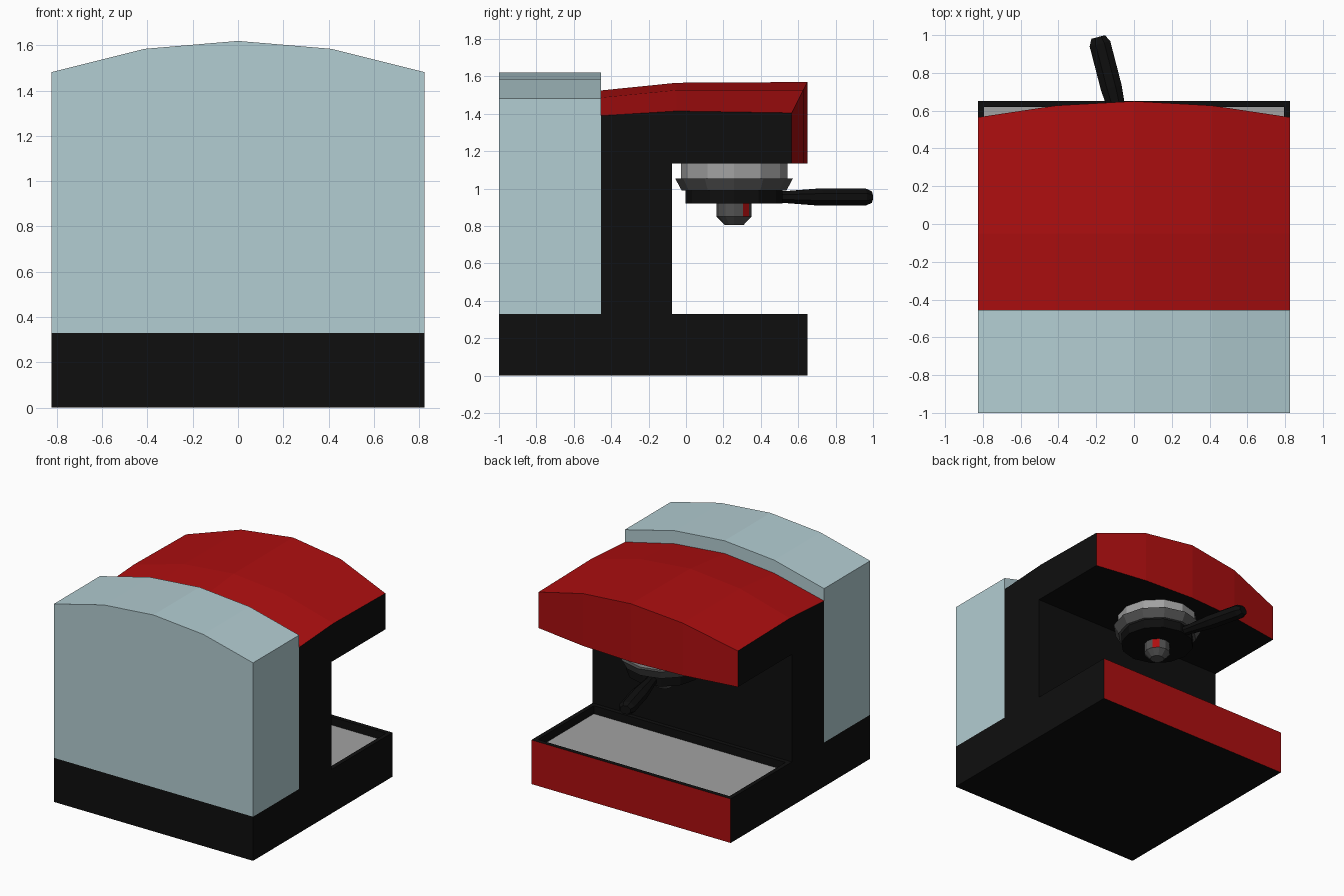
import bpy, bmesh, math
from mathutils import Matrix, Vector

if "Cube" in bpy.data.objects:
    bpy.data.objects.remove(bpy.data.objects["Cube"])


def mat(name, r, g, b):
    m = bpy.data.materials.new(name)
    m.diffuse_color = (r, g, b, 1)
    m.use_nodes = True
    m.node_tree.nodes["Principled BSDF"].inputs["Base Color"].default_value = m.diffuse_color
    return m


BLACK = mat("black_plastic", 0.0045, 0.0045, 0.0045)
RED = mat("red_enamel", 0.42, 0.0045, 0.005)
TANK = mat("pale_blue_tank", 0.45, 0.61, 0.645)
SILVER = mat("silver_metal", 0.36, 0.36, 0.36)
GREY = mat("dark_grey_metal", 0.085, 0.085, 0.085)


def finish(name, bm, mats, rule=None):
    """Turn a bmesh into a flat shaded object, colouring faces by a rule."""
    bmesh.ops.recalc_face_normals(bm, faces=bm.faces)
    bm.normal_update()
    if rule:
        for f in bm.faces:
            f.material_index = rule(f)
    me = bpy.data.meshes.new(name)
    bm.to_mesh(me)
    bm.free()
    for m in mats:
        me.materials.append(m)
    ob = bpy.data.objects.new(name, me)
    bpy.context.collection.objects.link(ob)
    return ob


def loft(bm, rings):
    """Bridge closed rings of points and cap both ends."""
    vs = [[bm.verts.new(p) for p in ring] for ring in rings]
    n = len(vs[0])
    for a, b in zip(vs, vs[1:]):
        for i in range(n):
            j = (i + 1) % n
            bm.faces.new((a[i], a[j], b[j], b[i]))
    bm.faces.new(vs[0])
    bm.faces.new(vs[-1])


def turned(name, profile, sides, mats, matrix, rule=None, phase=0.0):
    """Lathe a list of (height, radius) around local z."""
    bm = bmesh.new()
    angs = [phase + 2 * math.pi * i / sides for i in range(sides)]
    loft(bm, [[(r * math.cos(a), r * math.sin(a), z) for a in angs]
              for z, r in profile])
    ob = finish(name, bm, mats, rule)
    ob.data.transform(matrix)
    return ob


def box(y0, y1, z0, z1, half=0.825):
    bm = bmesh.new()
    loft(bm, [[(x, y0, z0), (x, y1, z0), (x, y1, z1), (x, y0, z1)]
              for x in (-half, half)])
    bmesh.ops.recalc_face_normals(bm, faces=bm.faces)
    bm.normal_update()
    return bm


# Rear base under tank and column
finish("rear_base", box(-1.0, -0.075, 0, 0.33), [BLACK])

# Drip tray base: recessed silver floor, red front
bm = box(-0.075, 0.65, 0, 0.33)
top = [f for f in bm.faces if f.normal.z > 0.9]
bmesh.ops.inset_region(bm, faces=top, thickness=0.045, depth=0)
new = bmesh.ops.extrude_face_region(bm, geom=top)["geom"]
bmesh.ops.translate(bm, vec=(0, 0, -0.06),
                    verts=[v for v in new if isinstance(v, bmesh.types.BMVert)])
bmesh.ops.delete(bm, geom=[f for f in top if f.is_valid], context="FACES_ONLY")


def tray_rule(f):
    c = f.calc_center_median()
    if c.y > 0.649:
        return 1
    return 2 if 0.2 < c.z < 0.3 and abs(f.normal.z) > 0.9 else 0


finish("drip_tray_base", bm, [BLACK, RED, SILVER], tray_rule)

# Column and overhanging head: stations across x with crowned red shell
# each station: front y, top z at front, middle, back
EDGE, MID, CENTRE = ((0.565, 1.405, 1.415, 1.39), (0.627, 1.527, 1.527, 1.487),
                     (0.65, 1.57, 1.566, 1.525))
XS = (-0.825, -0.4125, 0, 0.4125, 0.825)
rings = []
for x, (yf, zf, zm, zb) in zip(XS, (EDGE, MID, CENTRE, MID, EDGE)):
    rings.append([(x, y, z) for y, z in (
        (-0.455, 0.33), (-0.075, 0.33), (-0.075, 1.135), (yf, 1.135),
        (yf, zf), (-0.05, zm), (-0.455, zb))])
bm = bmesh.new()
loft(bm, rings)
finish("column_and_head", bm, [BLACK, RED],
       lambda f: int(f.normal.z > 0.5 or
                     (f.normal.y > 0.5 and f.calc_center_median().y > 0.4)))

# Water tank with crowned lid
outline = [(-0.825, 0.33), (0.825, 0.33), (0.825, 1.482), (0.4125, 1.585),
           (0, 1.62), (-0.4125, 1.585), (-0.825, 1.482)]
bm = bmesh.new()
loft(bm, [[(x, y, z) for x, z in outline] for y in (-1.0, -0.455)])
finish("water_tank", bm, [TANK])

# Brew group stack
CY = 0.257
at = Matrix.Translation((0, CY, 0))
turned("group_ring", [(1.05, 0.285), (1.14, 0.285)], 12, [SILVER], at)
turned("group_collar", [(0.99, 0.28), (1.055, 0.315)], 12, [GREY], at)
turned("filter_holder", [(0.92, 0.26), (0.995, 0.26)], 12, [BLACK], at)


# Spout with one red marker facet
def spout_rule(f):
    facing = f.normal.dot(Vector((1, 1, 0)).normalized())
    return int(facing > 0.97 and abs(f.normal.z) < 0.1)


turned("spout", [(0.805, 0.05), (0.85, 0.093), (0.925, 0.093)], 12,
       [GREY, RED], at, spout_rule)

# Handle, swung slightly to the side
a = math.radians(14.5)
c, s = math.cos(a), math.sin(a)
m = Matrix(((c, 0, -s, 0), (s, 0, c, CY), (0, -1, 0, 0.955), (0, 0, 0, 1)))
turned("holder_handle",
       [(0.2, 0.034), (0.28, 0.034), (0.48, 0.05), (0.72, 0.05), (0.757, 0.033)],
       8, [BLACK], m @ Matrix.Diagonal((1.22, 1, 1, 1)), phase=math.pi / 8)
